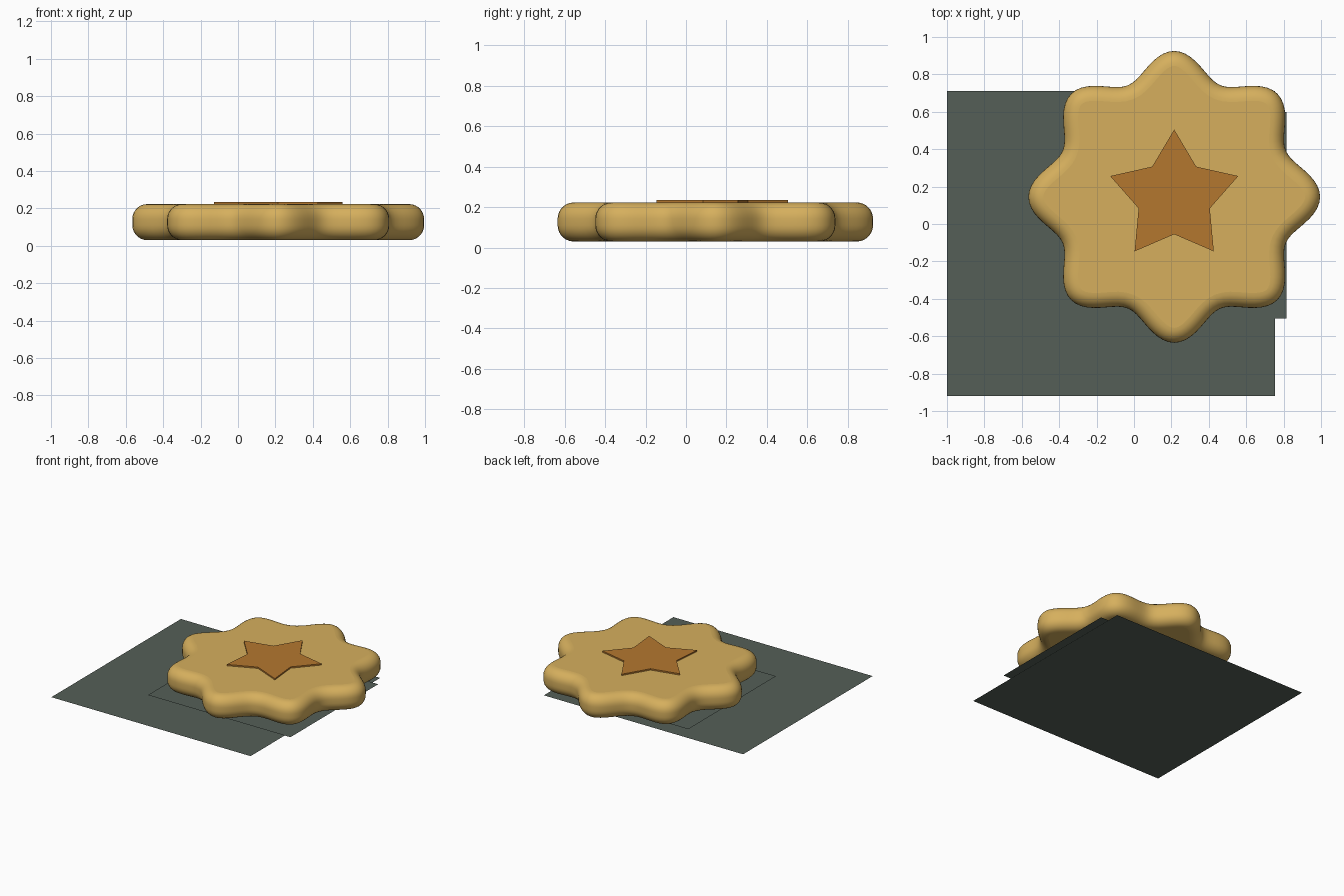
import bpy, bmesh, math
from mathutils import Vector

if "Cube" in bpy.data.objects:
    bpy.data.objects.remove(bpy.data.objects["Cube"])

CX, CY = 0.215, 0.145          # centre of the biscuit
Z0, Z1 = 0.03, 0.223           # biscuit bottom and top
ROUND = 0.08                   # edge rounding radius
SEGS = 160


def material(name, rgb):
    m = bpy.data.materials.new(name)
    m.diffuse_color = (*rgb, 1)
    m.use_nodes = True
    m.node_tree.nodes["Principled BSDF"].inputs["Base Color"].default_value = m.diffuse_color
    return m


def make_object(name, bm, mat):
    bmesh.ops.recalc_face_normals(bm, faces=bm.faces)
    mesh = bpy.data.meshes.new(name)
    bm.to_mesh(mesh)
    bm.free()
    mesh.materials.append(mat)
    obj = bpy.data.objects.new(name, mesh)
    bpy.context.collection.objects.link(obj)
    return obj


def loft(name, rings, mat, smooth):
    """Closed solid through a stack of rings, with flat caps."""
    bm = bmesh.new()
    loops = [[bm.verts.new(p) for p in ring] for ring in rings]
    n = len(loops[0])
    for a, b in zip(loops, loops[1:]):
        for i in range(n):
            j = (i + 1) % n
            bm.faces.new((a[i], a[j], b[j], b[i])).smooth = smooth
    bm.faces.new(loops[0][::-1])
    bm.faces.new(loops[-1])
    return make_object(name, bm, mat)


def sheet(name, x0, x1, y0, y1, z, mat):
    """Single flat rectangle facing up."""
    bm = bmesh.new()
    bm.faces.new([bm.verts.new(p) for p in
                  ((x0, y0, z), (x1, y0, z), (x1, y1, z), (x0, y1, z))])
    obj = make_object(name, bm, mat)
    if obj.data.polygons[0].normal.z < 0:
        obj.data.flip_normals()
    return obj


def outline(inset, z):
    """Eight-lobed outline, moved inwards along its normal."""
    ring = []
    for i in range(SEGS):
        t = 2 * math.pi * i / SEGS
        r, dr = 0.713 + 0.067 * math.cos(8 * t), -0.536 * math.sin(8 * t)
        c, s = math.cos(t), math.sin(t)
        normal = Vector((dr * s + r * c, r * s - dr * c)).normalized()
        ring.append((CX + r * c - inset * normal.x,
                     CY + r * s - inset * normal.y, z))
    return ring


dough = material("golden dough", (0.67, 0.43, 0.11))
caramel = material("caramel", (0.457, 0.185, 0.028))
slate = material("dark slate", (0.089, 0.114, 0.095))

# Thin overlapping sheets under the biscuit
sheet("large_sheet", -1.0, 0.755, -0.92, 0.71, 0.0, slate)
sheet("small_sheet", -0.44, 0.815, -0.505, 0.60, 0.008, slate)

# Biscuit body with rounded upper and lower edges
STEPS = 7
arc = [(ROUND * (1 - math.cos(a)), ROUND * (1 - math.sin(a)))
       for a in (math.pi / 2 * k / STEPS for k in range(STEPS + 1))]
rings = [outline(d, Z0 + h) for d, h in reversed(arc)]
rings += [outline(d, Z1 - h) for d, h in arc]
loft("biscuit", rings, dough, True)

# Raised star on top
star = []
for i in range(10):
    a = math.pi / 2 + i * math.pi / 5
    r = 0.36 if i % 2 == 0 else 0.20
    star.append((CX + r * math.cos(a), CY + r * math.sin(a)))
loft("star", [[(x, y, z) for x, y in star] for z in (Z1 - 0.005, Z1 + 0.011)],
     caramel, False)
